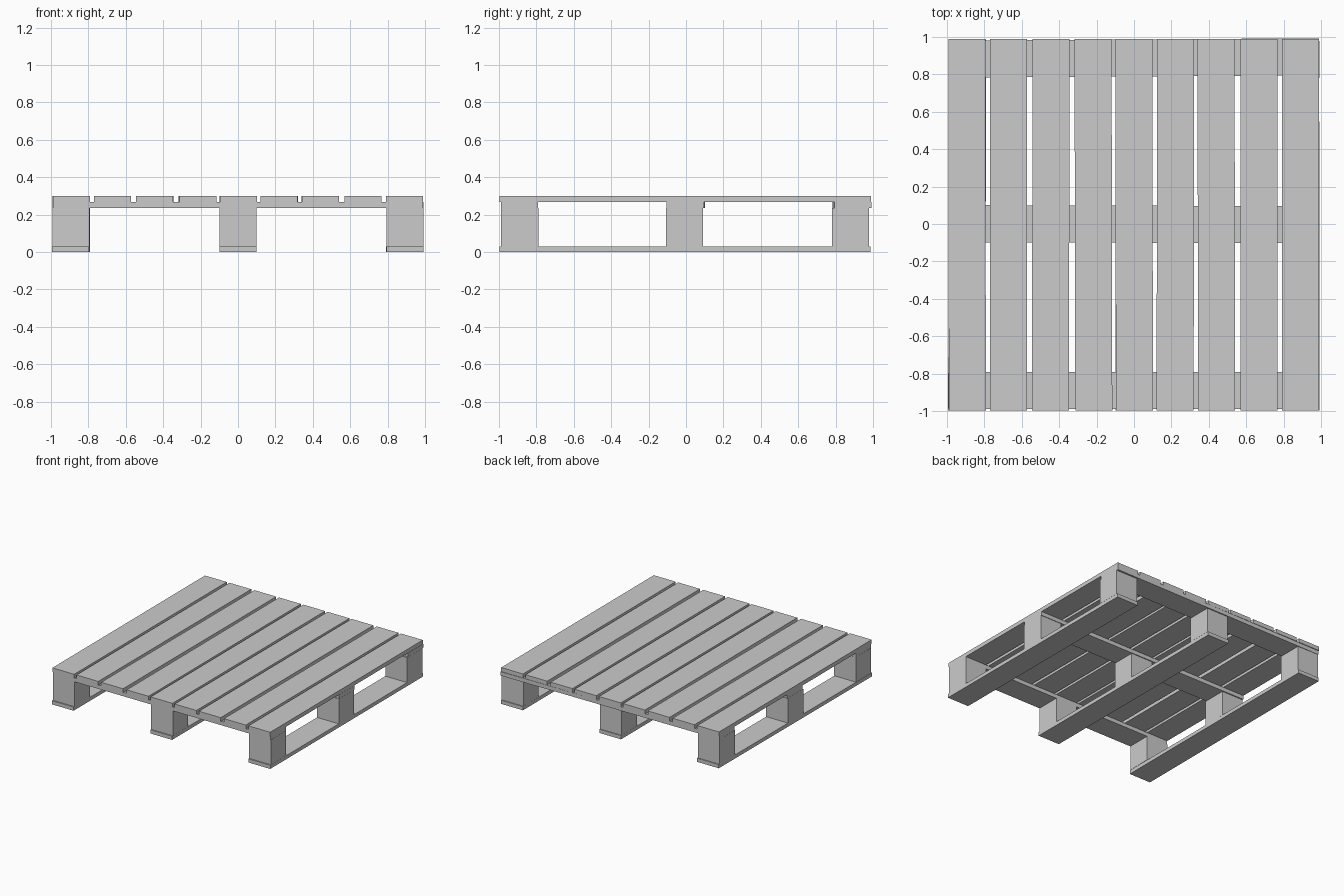
import bpy
import bmesh
from mathutils import Matrix

if "Cube" in bpy.data.objects:
    bpy.data.objects.remove(bpy.data.objects["Cube"])


def board(name, center, size, turn=0.0):
    """Flat-faced box, turned slightly about z like hand-nailed timber."""
    bm = bmesh.new()
    bmesh.ops.create_cube(bm, size=1.0, matrix=Matrix.Diagonal((*size, 1.0)))
    mesh = bpy.data.meshes.new(name)
    bm.to_mesh(mesh)
    bm.free()
    obj = bpy.data.objects.new(name, mesh)
    obj.location = center
    obj.rotation_euler.z = turn
    bpy.context.collection.objects.link(obj)
    return obj


# Layer heights from the ground up
RUNNER_TOP, BLOCK_TOP, STRINGER_TOP, DECK_TOP = 0.03, 0.235, 0.267, 0.30
WIDTH = 0.198

# Deck planks running front to back
plank_x = (-0.892, -0.671, -0.445, -0.217, 0.001, 0.221, 0.440, 0.669, 0.890)
plank_turn = (0.001, -0.001, -0.002, 0.002, 0.001, -0.001, 0.001, 0.0, 0.001)
for i, (x, turn) in enumerate(zip(plank_x, plank_turn)):
    board(f"deck_plank_{i + 1}", (x, -0.004, (STRINGER_TOP + DECK_TOP) / 2),
          (WIDTH, 1.984, DECK_TOP - STRINGER_TOP), turn)

# Cross boards running left to right beneath the deck
cross_rows = (("front", -0.89, 0.0), ("middle", -0.001, -0.003), ("back", 0.888, 0.006))
for label, y, turn in cross_rows:
    board(f"{label}_cross_board", (0, y, (BLOCK_TOP + STRINGER_TOP) / 2),
          (1.98, WIDTH, STRINGER_TOP - BLOCK_TOP), turn)

# Ground runners and the three spacer blocks on each
runner_rows = (("left", -0.892, -0.003), ("centre", 0.0, 0.001), ("right", 0.892, 0.001))
for label, x, turn in runner_rows:
    board(f"{label}_runner", (x, -0.006, RUNNER_TOP / 2),
          (WIDTH, 1.984, RUNNER_TOP), turn)
    for row, y in (("front", -0.889), ("middle", -0.008), ("back", 0.879)):
        board(f"{label}_{row}_block", (x, y, (RUNNER_TOP + BLOCK_TOP) / 2),
              (WIDTH, WIDTH, BLOCK_TOP - RUNNER_TOP), turn * 2)
